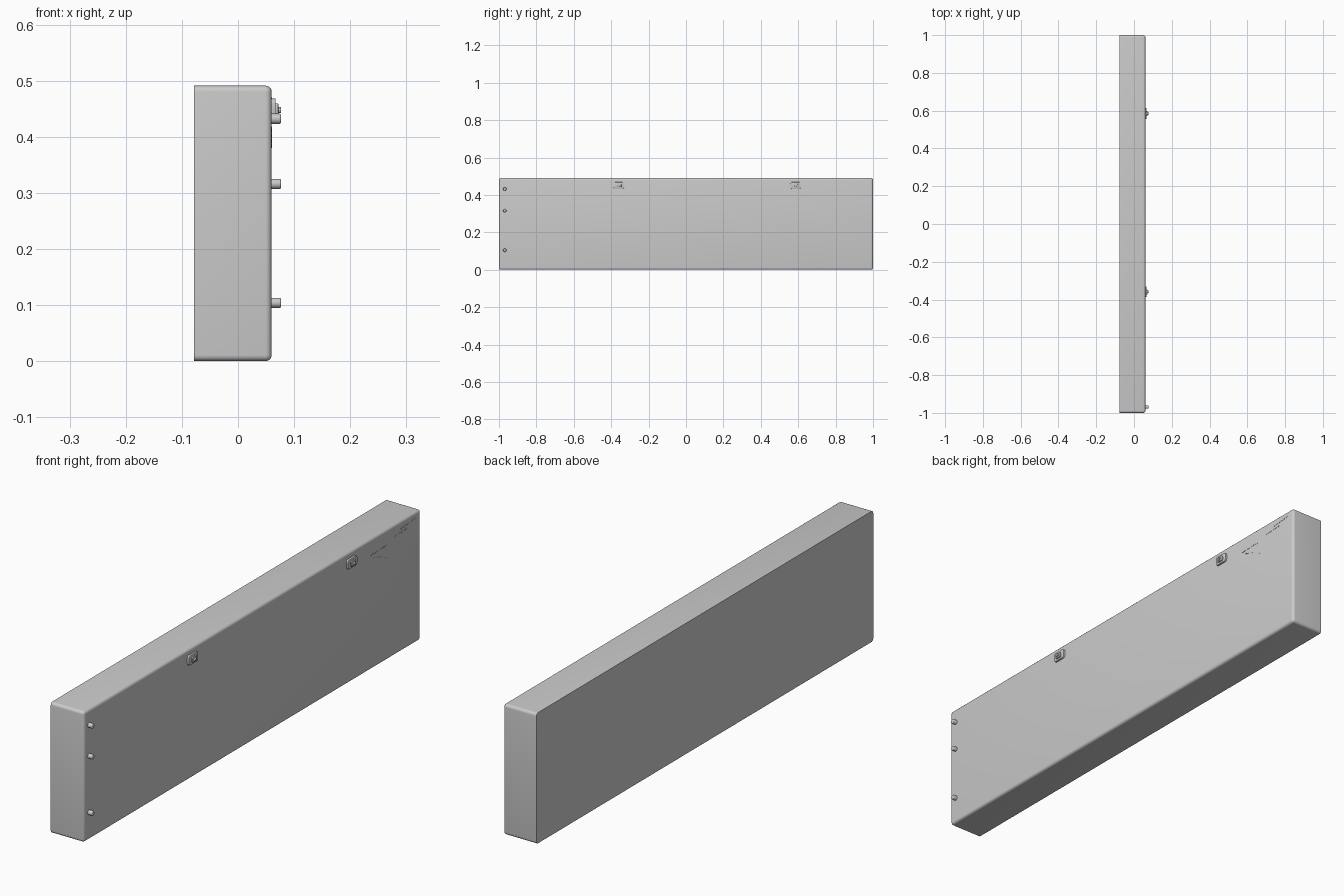
import bpy, bmesh, math
from mathutils import Matrix, Vector

if "Cube" in bpy.data.objects:
    bpy.data.objects.remove(bpy.data.objects["Cube"])

BACK, FACE, H = -0.078, 0.06, 0.491


def finish(name, bm):
    bmesh.ops.recalc_face_normals(bm, faces=bm.faces)
    me = bpy.data.meshes.new(name)
    bm.to_mesh(me)
    bm.free()
    ob = bpy.data.objects.new(name, me)
    bpy.context.collection.objects.link(ob)
    bpy.context.view_layer.objects.active = ob
    bpy.ops.object.select_all(action='DESELECT')
    ob.select_set(True)
    bpy.ops.object.shade_smooth_by_angle(angle=math.radians(35))
    return ob


def box(bm, lo, hi, rot=0.0):
    """Box between two corners, turned about x round its centre."""
    lo, hi = Vector(lo), Vector(hi)
    m = (Matrix.Translation((lo + hi) / 2) @ Matrix.Rotation(rot, 4, 'X')
         @ Matrix.Diagonal((*(hi - lo), 1)))
    return bmesh.ops.create_cube(bm, size=1, matrix=m)['verts']


def plate(name, y, z, w, h, x0, x1, r, rot=0.0):
    """Plate on the front face with rounded corners and a softened rim."""
    bm = bmesh.new()
    box(bm, (x0, y - w / 2, z - h / 2), (x1, y + w / 2, z + h / 2))
    corners = [e for e in bm.edges if abs(e.verts[0].co.x - e.verts[1].co.x) > 1e-5]
    bmesh.ops.bevel(bm, geom=corners, offset=r, segments=5, profile=0.5, affect='EDGES')
    rim = [e for e in bm.edges if all(v.co.x > x1 - 1e-5 for v in e.verts)]
    bmesh.ops.bevel(bm, geom=rim, offset=0.001, segments=2, profile=0.5, affect='EDGES')
    c = Vector((0, y, z))
    bmesh.ops.rotate(bm, verts=bm.verts, cent=c, matrix=Matrix.Rotation(rot, 3, 'X'))
    return finish(name, bm)


# Cabinet body: sharp back edges, every other edge rounded
bm = bmesh.new()
box(bm, (BACK, -1, 0), (FACE, 1, H))
soft = [e for e in bm.edges if any(v.co.x > 0 for v in e.verts)]
bmesh.ops.bevel(bm, geom=soft, offset=0.011, segments=5, profile=0.5, affect='EDGES')
finish("body", bm)

# Round pegs near the left end, with softened tips
for i, z in enumerate((0.104, 0.316, 0.432)):
    bm = bmesh.new()
    m = Matrix.Translation((0.066, -0.969, z)) @ Matrix.Rotation(math.pi / 2, 4, 'Y')
    bmesh.ops.create_cone(bm, cap_ends=True, segments=24, radius1=0.009,
                          radius2=0.009, depth=0.022, matrix=m)
    tip = [e for e in bm.edges if all(v.co.x > 0.07 for v in e.verts)]
    bmesh.ops.bevel(bm, geom=tip, offset=0.003, segments=3, profile=0.5, affect='EDGES')
    finish(f"peg_{i + 1}", bm)

# Two small latches: base plate, raised pad and turned catch
for i, y in enumerate((-0.359, 0.585)):
    n = i + 1
    plate(f"latch_plate_{n}", y, 0.450, 0.056, 0.036, 0.057, 0.067, 0.009)
    plate(f"latch_pad_{n}", y, 0.449, 0.026, 0.020, 0.066, 0.072, 0.003)
    plate(f"latch_catch_{n}", y, 0.448, 0.014, 0.007, 0.071, 0.077, 0.002, 0.4)

# Thin raised dashes in the upper right corner: start, end, number of dashes
bm = bmesh.new()
for y0, z0, y1, z1, count in ((0.70, 0.429, 0.80, 0.432, 4),
                              (0.84, 0.446, 0.92, 0.449, 4),
                              (0.88, 0.461, 0.97, 0.468, 5),
                              (0.72, 0.418, 0.81, 0.380, 4)):
    length = math.hypot(y1 - y0, z1 - z0) / count * 0.7
    for k in range(count):
        t = (k + 0.5) / count
        y, z = y0 + (y1 - y0) * t, z0 + (z1 - z0) * t
        box(bm, (FACE - 0.001, y - length / 2, z - 0.002),
            (FACE + 0.001, y + length / 2, z + 0.002), math.atan2(z1 - z0, y1 - y0))
finish("corner_dashes", bm)
